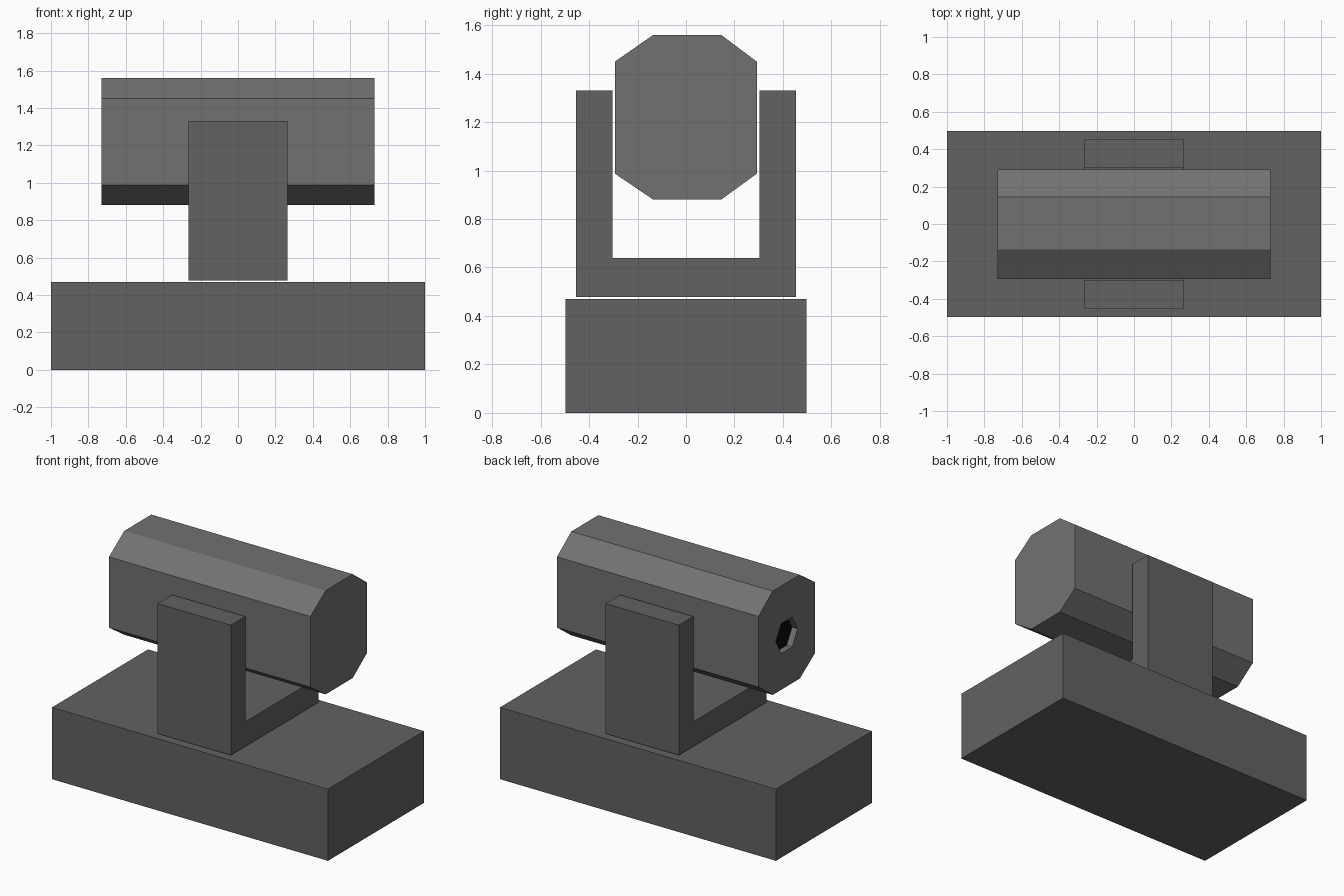
import bpy, bmesh, math

if "Cube" in bpy.data.objects:
    bpy.data.objects.remove(bpy.data.objects["Cube"])


def grey(name, v):
    m = bpy.data.materials.new(name)
    m.diffuse_color = (v, v, v, 1)
    m.use_nodes = True
    m.node_tree.nodes["Principled BSDF"].inputs["Base Color"].default_value = m.diffuse_color
    return m


def prism(name, profile, x0, x1, mat):
    """Extrude a (y, z) profile from x0 to x1."""
    bm = bmesh.new()
    face = bm.faces.new([bm.verts.new((x0, y, z)) for y, z in profile])
    ext = bmesh.ops.extrude_face_region(bm, geom=[face])["geom"]
    bmesh.ops.translate(bm, vec=(x1 - x0, 0, 0),
                        verts=[v for v in ext if isinstance(v, bmesh.types.BMVert)])
    bmesh.ops.recalc_face_normals(bm, faces=bm.faces)
    mesh = bpy.data.meshes.new(name)
    bm.to_mesh(mesh)
    bm.free()
    obj = bpy.data.objects.new(name, mesh)
    bpy.context.collection.objects.link(obj)
    mesh.materials.append(mat)
    return obj


def hexagon(r, z):
    return [(r * math.cos(math.radians(a)), z + r * math.sin(math.radians(a)))
            for a in range(0, 360, 60)]


dark = grey("dark_grey", 0.122)
mid = grey("mid_grey", 0.167)
black = grey("black", 0.003)

# Base block
prism("base", [(-.497, 0), (.497, 0), (.497, .47), (-.497, .47)], -1, 1, dark)

# U-shaped bracket
prism("bracket", [(-.453, .478), (.453, .478), (.453, 1.33), (.303, 1.33),
                  (.303, .64), (-.303, .64), (-.303, 1.33), (-.453, 1.33)],
      -.265, .265, dark)

# Eight-sided housing
body = prism("housing", [(-.135, .88), (.145, .88), (.292, .987), (.292, 1.45),
                         (.145, 1.56), (-.135, 1.56), (-.293, 1.45), (-.293, .987)],
             -.73, .73, mid)

# Hexagonal recess in the left end, with a dark lens at its bottom
cutter = prism("recess_cutter", hexagon(.113, 1.215), -.8, -.68, mid)
cutter.hide_render = True
cutter.hide_set(True)
cut = body.modifiers.new("recess", "BOOLEAN")
cut.operation = "DIFFERENCE"
cut.solver = "EXACT"
cut.object = cutter
prism("lens", hexagon(.112, 1.215), -.69, -.682, black)
